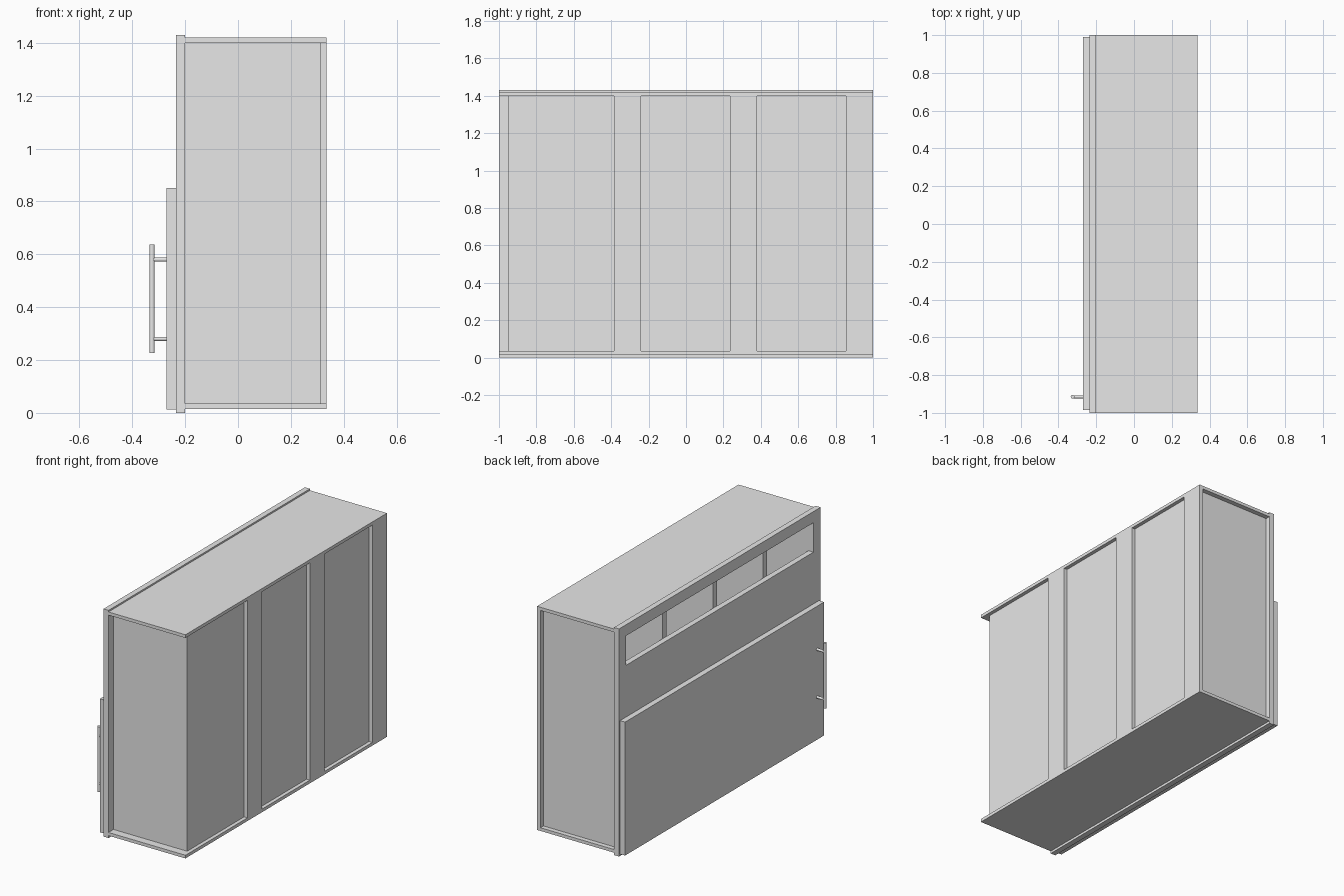
import bpy
import math

if "Cube" in bpy.data.objects:
    bpy.data.objects.remove(bpy.data.objects["Cube"], do_unlink=True)

grey = bpy.data.materials.new("plain_grey")
grey.use_nodes = True
grey.diffuse_color = (0.8, 0.8, 0.8, 1)
grey.node_tree.nodes["Principled BSDF"].inputs["Base Color"].default_value = (0.8, 0.8, 0.8, 1)


def box(name, x, y, z):
    """Board spanning the given (low, high) ranges."""
    bpy.ops.mesh.primitive_cube_add(size=1)
    ob = bpy.context.object
    ob.name = name
    spans = (x, y, z)
    ob.location = [(a + b) / 2 for a, b in spans]
    ob.scale = [b - a for a, b in spans]
    bpy.ops.object.transform_apply(location=True, rotation=False, scale=True)
    ob.data.materials.append(grey)
    return ob


def rod(name, centre, radius, length, along_x=False):
    rot = (0, math.pi / 2, 0) if along_x else (0, 0, 0)
    bpy.ops.mesh.primitive_cylinder_add(vertices=20, radius=radius, depth=length,
                                        location=centre, rotation=rot)
    ob = bpy.context.object
    ob.name = name
    ob.data.materials.append(grey)
    bpy.ops.object.shade_smooth_by_angle()


BACK, FACE, INNER, WALL = 0.335, -0.235, -0.2, 0.312
LOW, HIGH = 0.035, 1.40

# Top and bottom plates
box("bottom_plate", (INNER, BACK), (-1, 1), (0.015, LOW))
box("top_plate", (INNER, BACK), (-1, 1), (HIGH, 1.42))

# Recessed walls of the hollow body
box("long_wall", (WALL - 0.02, WALL), (-0.95, 0.97), (LOW, HIGH))
box("front_wall", (INNER, WALL - 0.02), (-0.95, -0.93), (LOW, HIGH))
box("rear_wall", (INNER, WALL - 0.02), (0.95, 0.97), (LOW, HIGH))

# Inner dividers, seen through the long opening
for i, y in enumerate((-0.5, 0, 0.5)):
    box(f"divider_{i + 1}", (INNER, WALL - 0.02), (y - 0.02, y + 0.02), (LOW, HIGH))

# Wide posts on the long wall
for i, (a, b) in enumerate(((-0.385, -0.24), (0.235, 0.38), (0.855, 1.0))):
    box(f"post_{i + 1}", (WALL, BACK), (a, b), (LOW, HIGH))
box("corner_post_return", (WALL - 0.001, WALL), (0.97, 1.0), (LOW, HIGH))

# Face board with a long opening near the top
box("face_board_lower", (FACE, INNER), (-1, 1), (0, 1.175))
box("face_board_upper", (FACE, INNER), (-1, 1), (1.36, 1.43))
for name, s in (("front", -1), ("rear", 1)):
    box(f"face_board_{name}_end", (FACE, INNER), tuple(sorted((s * 0.93, s))), (1.175, 1.36))

# Sliding door panel
box("door_panel", (-0.27, FACE), (-0.985, 0.99), (0.012, 0.85))

# Bar handle on two standoffs
rod("handle_bar", (-0.325, -0.915, 0.432), 0.01, 0.41)
for name, z in (("lower", 0.28), ("upper", 0.58)):
    rod(f"handle_standoff_{name}", (-0.295, -0.915, z), 0.008, 0.055, along_x=True)
